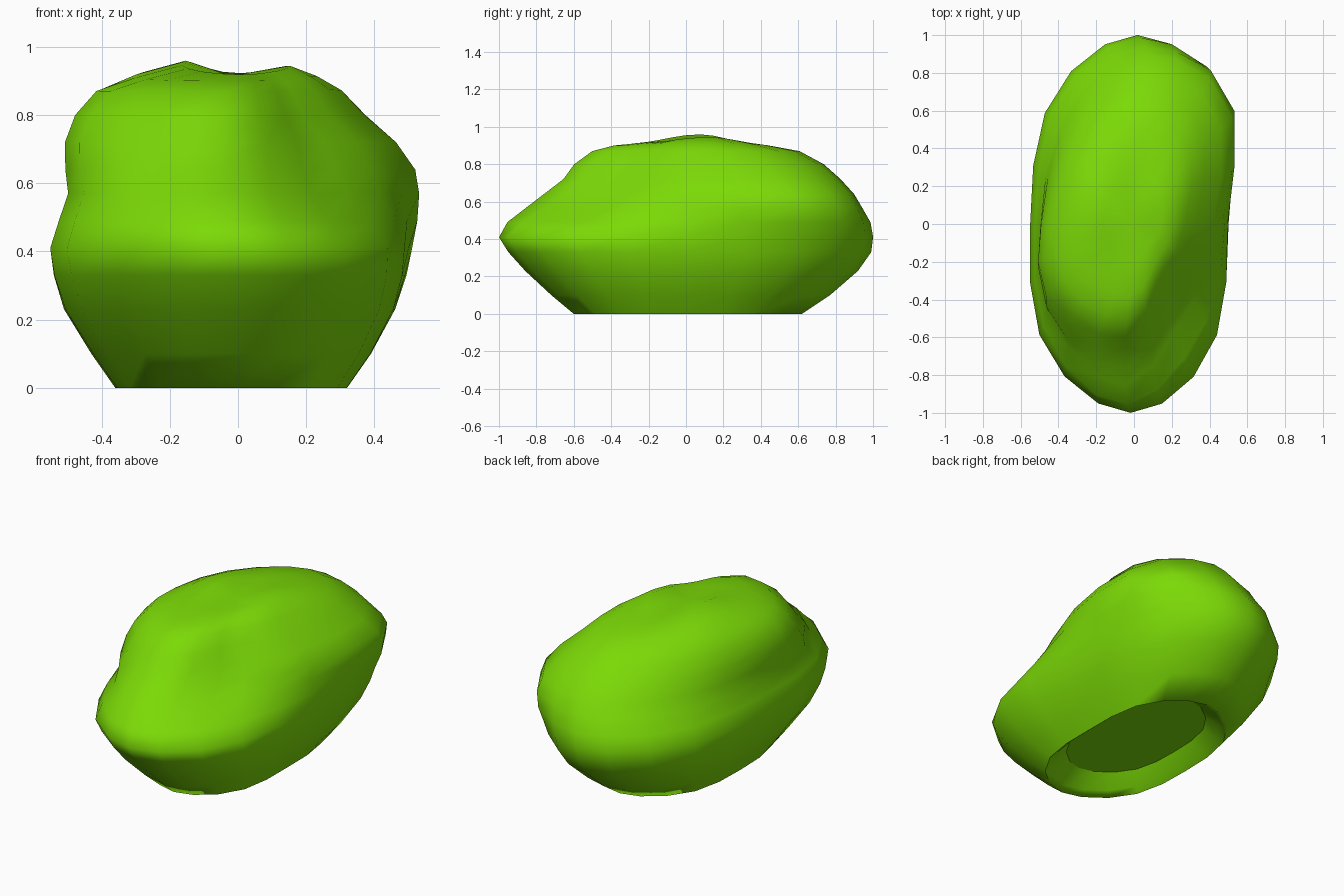
import bpy, bmesh
from math import sin, cos, pi, exp, radians

if "Cube" in bpy.data.objects:
    bpy.data.objects.remove(bpy.data.objects["Cube"])

SEGS = 20

# Cross-sections from the underside recess up to the crown:
# height, left x, right x, front y, back y, sideways lean of the back
LEVELS = [
    (0.09, -0.28, 0.24, -0.46, 0.48, 0.00),
    (0.025, -0.33, 0.29, -0.56, 0.58, 0.00),
    (0.00, -0.36, 0.32, -0.60, 0.62, 0.00),
    (0.10, -0.43, 0.39, -0.72, 0.77, 0.00),
    (0.23, -0.51, 0.46, -0.86, 0.92, 0.01),
    (0.33, -0.54, 0.49, -0.95, 0.99, 0.02),
    (0.41, -0.55, 0.50, -1.00, 1.00, 0.03),
    (0.49, -0.53, 0.50, -0.97, 0.985, 0.06),
    (0.57, -0.51, 0.49, -0.88, 0.94, 0.10),
    (0.64, -0.51, 0.48, -0.79, 0.90, 0.11),
    (0.72, -0.51, 0.43, -0.68, 0.83, 0.12),
    (0.80, -0.48, 0.34, -0.62, 0.74, 0.13),
    (0.87, -0.42, 0.28, -0.52, 0.61, 0.12),
    (0.90, -0.31, 0.22, -0.40, 0.44, 0.08),
    (0.917, -0.17, 0.15, -0.20, 0.27, 0.04),
]


def crown_bumps(x, y, z):
    """Two low lumps either side of a dip on the crown."""
    if z < 0.85:
        return 0
    left = 0.044 * exp(-((x + 0.18) / 0.14) ** 2 - ((y - 0.08) / 0.22) ** 2)
    right = 0.028 * exp(-((x - 0.15) / 0.10) ** 2 - ((y - 0.12) / 0.22) ** 2)
    return left + right


def bell(angle, centre, width):
    d = (angle - centre + 180) % 360 - 180
    return exp(-(d / width) ** 2)


def ramp(z, start, end):
    return min(max((z - start) / (end - start), 0), 1)


def chisel(angle, z):
    """Worn hollows at three corners and a bulge at the back right."""
    front_right = 0.30 * ramp(z, 0.42, 0.62) * bell(angle, -45, 30)
    front_left = (0.05 * ramp(z, 0.45, 0.6)
                  + 0.06 * exp(-((z - 0.55) / 0.08) ** 2)) * bell(angle, -140, 32)
    back_left = 0.09 * ramp(z, 0.5, 0.72) * bell(angle, 145, 32)
    back_right = 0.09 * exp(-((z - 0.58) / 0.14) ** 2) * bell(angle, 42, 25)
    return 1 - front_right - front_left - back_left + back_right


def ring(bm, z, xl, xr, yf, yb, lean):
    cx = (xl + xr) / 2
    rx = (xr - xl) / 2
    verts = []
    for i in range(SEGS):
        a = 2 * pi * i / SEGS
        s = sin(a)
        k = chisel(a * 180 / pi, z)
        y = s * (yb if s > 0 else -yf) * k
        # the plan is a little squarer than an ellipse, ends return to x = 0
        x = cx * (1 - s * s) + rx * cos(a) * (1 + 0.12 * sin(2 * a) ** 2) * k
        x += lean * y * (1 - 0.4 * s * s)
        verts.append(bm.verts.new((x, y, z + crown_bumps(x, y, z))))
    return verts


# Boulder body: loft the cross-sections, then close crown and recess
bm = bmesh.new()
rings = [ring(bm, *level) for level in LEVELS]
for lower, upper in zip(rings, rings[1:]):
    for i in range(SEGS):
        j = (i + 1) % SEGS
        bm.faces.new((lower[i], lower[j], upper[j], upper[i]))
crown = bm.verts.new((-0.02, 0.0, 0.915))
for i in range(SEGS):
    bm.faces.new((rings[-1][i], rings[-1][(i + 1) % SEGS], crown))
bm.faces.new(rings[0][::-1])
bmesh.ops.recalc_face_normals(bm, faces=bm.faces)

mesh = bpy.data.meshes.new("boulder")
bm.to_mesh(mesh)
bm.free()
boulder = bpy.data.objects.new("boulder", mesh)
bpy.context.collection.objects.link(boulder)

# Green finish and smooth shading with a crisp base rim and flat recess
green = bpy.data.materials.new("green")
green.diffuse_color = (0.2, 0.7, 0.002, 1)
green.use_nodes = True
green.node_tree.nodes["Principled BSDF"].inputs["Base Color"].default_value = green.diffuse_color
mesh.materials.append(green)
bpy.context.view_layer.objects.active = boulder
boulder.select_set(True)
bpy.ops.object.shade_smooth_by_angle(angle=radians(78))
mesh.polygons[-1].use_smooth = False
